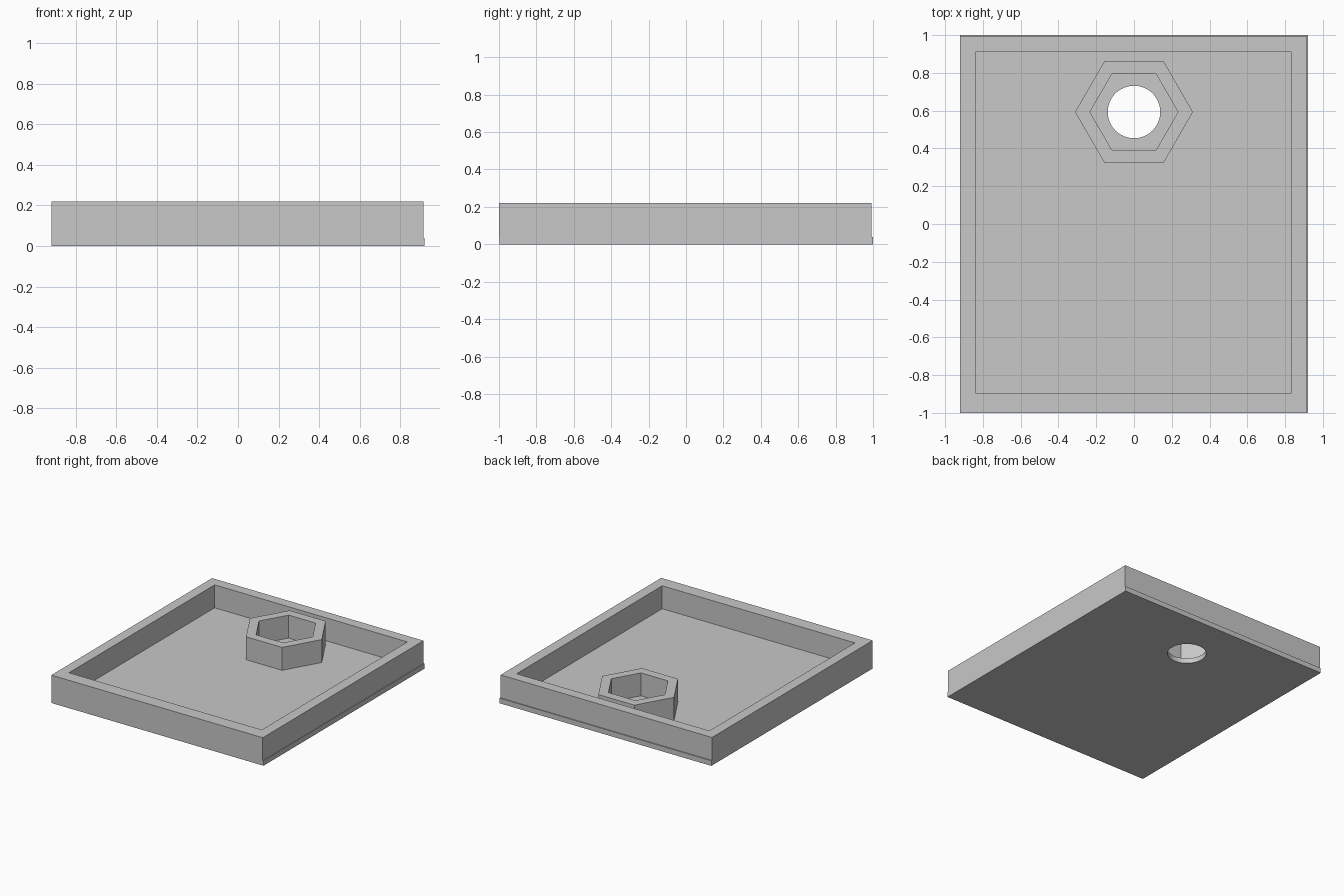
import bpy
import bmesh
from math import cos, sin, pi, radians

if "Cube" in bpy.data.objects:
    bpy.data.objects.remove(bpy.data.objects["Cube"], do_unlink=True)

GREY = (0.58, 0.58, 0.58, 1)
grey = bpy.data.materials.new("plain grey")
grey.use_nodes = True
grey.diffuse_color = GREY
grey.node_tree.nodes["Principled BSDF"].inputs["Base Color"].default_value = GREY

FLOOR, TOP = 0.04, 0.22
CENTRE_X, CENTRE_Y = 0.0, 0.593


def rectangle(x0, x1, y0, y1):
    return [(x0, y0), (x1, y0), (x1, y1), (x0, y1)]


def polygon(radius, sides):
    return [(CENTRE_X + radius * cos(2 * pi * i / sides),
             CENTRE_Y + radius * sin(2 * pi * i / sides)) for i in range(sides)]


def pierced_prism(name, outer, inner, z0, z1):
    """Extrude the area between two outlines from z0 to z1."""
    bm = bmesh.new()
    edges = []
    for loop in (outer, inner):
        verts = [bm.verts.new((x, y, z0)) for x, y in loop]
        edges += [bm.edges.new((v, verts[i - 1])) for i, v in enumerate(verts)]
    bmesh.ops.triangle_fill(bm, edges=edges, use_beauty=True)
    bottom = bm.faces[:]
    top = bmesh.ops.extrude_face_region(bm, geom=bottom, use_keep_orig=True)
    moved = [g for g in top["geom"] if isinstance(g, bmesh.types.BMVert)]
    bmesh.ops.translate(bm, verts=moved, vec=(0, 0, z1 - z0))
    bmesh.ops.recalc_face_normals(bm, faces=bm.faces[:])
    mesh = bpy.data.meshes.new(name)
    bm.to_mesh(mesh)
    bm.free()
    mesh.materials.append(grey)
    obj = bpy.data.objects.new(name, mesh)
    bpy.context.collection.objects.link(obj)
    return obj


# Floor plate with the round through hole
plate = pierced_prism("base_plate", rectangle(-0.92, 0.92, -0.997, 1.0),
                      polygon(0.139, 64), 0, FLOOR)

# Rim, set slightly off the plate toward the front and right
pierced_prism("rim_wall", rectangle(-0.92, 0.915, -1.0, 0.992),
              rectangle(-0.84, 0.833, -0.895, 0.91), FLOOR, TOP)

# Hexagonal socket around the hole
pierced_prism("hex_socket", polygon(0.312, 6), polygon(0.233, 6), FLOOR, TOP)

# Smooth only the round hole
bpy.ops.object.select_all(action="DESELECT")
plate.select_set(True)
bpy.context.view_layer.objects.active = plate
bpy.ops.object.shade_smooth_by_angle(angle=radians(30))
